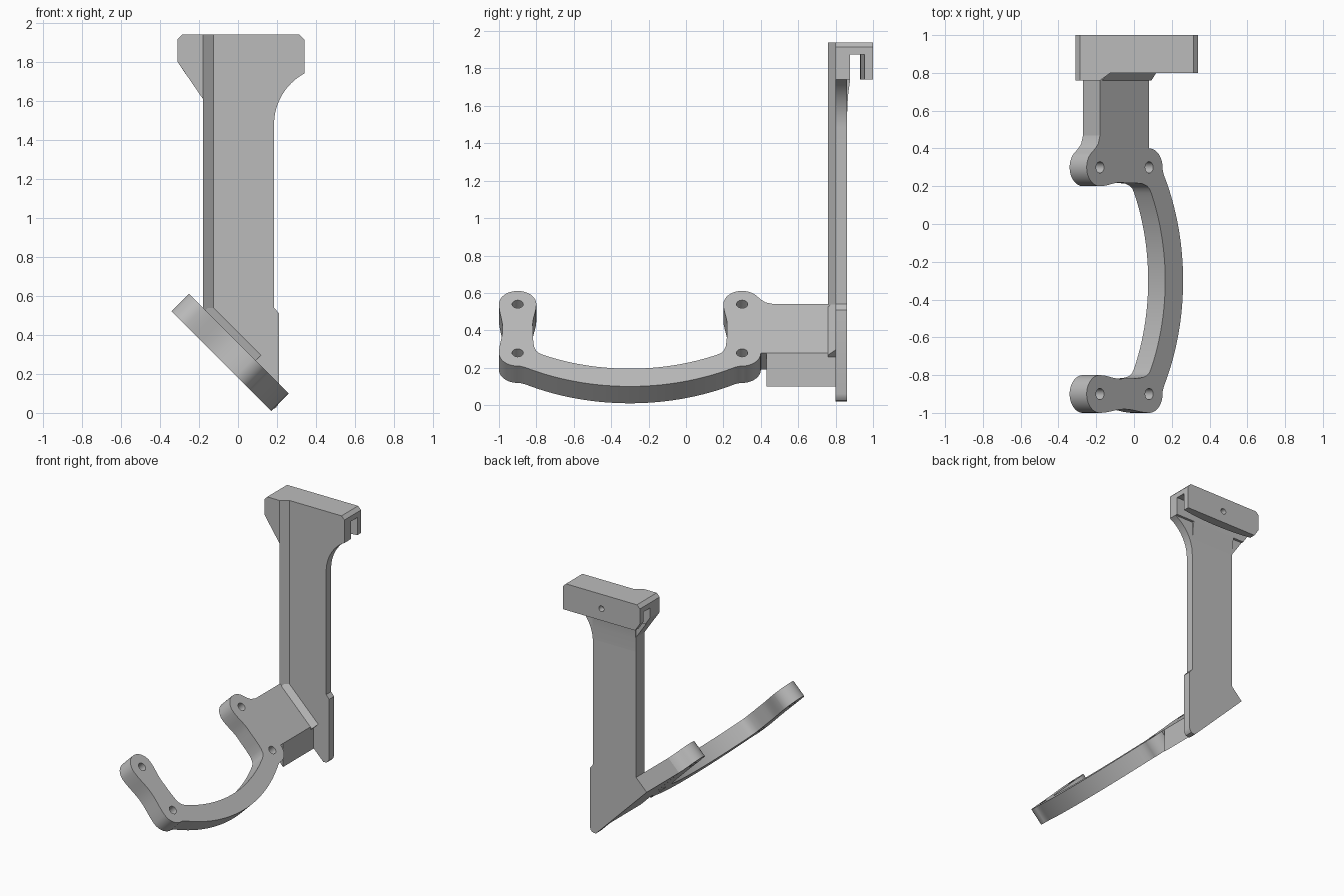
import bpy, bmesh, math
from mathutils import Matrix, Vector

if "Cube" in bpy.data.objects:
    bpy.data.objects.remove(bpy.data.objects["Cube"])

grey = bpy.data.materials.new("plain_grey")
grey.diffuse_color = (0.5, 0.5, 0.5, 1)
grey.use_nodes = True
grey.node_tree.nodes["Principled BSDF"].inputs["Base Color"].default_value = grey.diffuse_color

S = math.sqrt(0.5)
X, Y, Z = Vector((1, 0, 0)), Vector((0, 1, 0)), Vector((0, 0, 1))
DOWN, NORMAL = Vector((S, 0, -S)), Vector((S, 0, S))   # axes of the tilted arm


def arc(cx, cy, r, a0, a1, n):
    angles = [math.radians(a0 + (a1 - a0) * i / n) for i in range(n + 1)]
    return [(cx + r * math.cos(a), cy + r * math.sin(a)) for a in angles]


def prism(name, loops, axes, lo, hi):
    """Fill 2D loops (later loops are holes) and extrude from lo to hi on the third axis."""
    curve = bpy.data.curves.new(name, 'CURVE')
    curve.dimensions, curve.fill_mode = '2D', 'BOTH'
    curve.extrude = (hi - lo) / 2
    for loop in loops:
        spline = curve.splines.new('POLY')
        spline.points.add(len(loop) - 1)
        for p, (a, b) in zip(spline.points, loop):
            p.co = (a, b, 0, 1)
        spline.use_cyclic_u = True
    temp = bpy.data.objects.new(name + "_outline", curve)
    bpy.context.collection.objects.link(temp)
    bpy.context.view_layer.update()
    mesh = bpy.data.meshes.new_from_object(
        temp.evaluated_get(bpy.context.evaluated_depsgraph_get()))
    bpy.data.objects.remove(temp)
    a, b, c = axes
    frame = Matrix((a, b, c)).transposed().to_4x4()
    bm = bmesh.new()
    bm.from_mesh(mesh)
    bmesh.ops.transform(bm, verts=bm.verts,
                        matrix=frame @ Matrix.Translation((0, 0, (lo + hi) / 2)))
    bmesh.ops.remove_doubles(bm, verts=bm.verts, dist=1e-5)
    bmesh.ops.recalc_face_normals(bm, faces=bm.faces)
    bm.to_mesh(mesh)
    bm.free()
    mesh.name = name
    mesh.materials.clear()
    mesh.materials.append(grey)
    obj = bpy.data.objects.new(name, mesh)
    bpy.context.collection.objects.link(obj)
    bpy.ops.object.select_all(action='DESELECT')
    obj.select_set(True)
    bpy.context.view_layer.objects.active = obj
    bpy.ops.object.shade_smooth_by_angle(angle=math.radians(30))
    return obj


# Curved arm with four bosses, drawn in its own tilted plane and mirrored about y = -0.3
U1, U2, MID = -0.509, -0.141, -0.3


def neck(v0, bulge, u0, u1, n=10):
    return [(v0 + bulge * math.sin(math.pi * i / n) ** 2, u0 + (u1 - u0) * i / n)
            for i in range(1, n)]


def bow(cu, r, v0, v1, n=20):
    return [(v0 + (v1 - v0) * i / n,
             cu + math.sqrt(r * r - (v0 + (v1 - v0) * i / n) ** 2)) for i in range(n + 1)]


inner = ([(-0.5, U1)] + neck(-0.5, -0.02, U1, -0.2)[:6]
         + [(-0.518, -0.25), (-0.513, -0.19), (-0.502, -0.158), (-0.488, -0.14)]
         + bow(-1.101, 1.08, -0.465, 0))
inner += [(-v, u) for v, u in reversed(inner[:-1])]
outline = (bow(-1.047, 1.16, 0.56, -0.56, 40)
           + arc(-0.6, U2, 0.1, 85, 180, 12)
           + neck(-0.7, 0.02, U2, U1)
           + arc(-0.6, U1, 0.1, 180, 358, 24)
           + inner
           + arc(0.6, U1, 0.1, 182, 325, 20)
           + [(0.70, -0.544), (0.725, -0.522), (0.77, U1), (0.73, U2)]
           + arc(0.6, U2, 0.1, 0, 95, 12))
holes = [arc(v, u, 0.03, 0, 345, 23) for v in (-0.6, 0.6) for u in (U1, U2)]
prism("curved_arm", [[(v + MID, u) for v, u in loop] for loop in [outline] + holes],
      (Y, DOWN, NORMAL), 0.127, 0.2546)

# Bridge from arm to post, and the small chamfer in its corner
prism("bridge", [[(-0.18, 0.54), (0.08, 0.28), (0.08, 0.10), (-0.27, 0.45)]],
      (X, Z, Y), 0.43, 0.83)
prism("bridge_chamfer", [[(0.76, 0.2546), (0.80, 0.292), (0.82, 0.292), (0.82, 0.24), (0.76, 0.24)]],
      (Y, NORMAL, DOWN), -0.49, -0.125)

# Upright post with flared top and slanted foot
flare = arc(0.4805, 1.48, 0.2955, 118.4, 180, 16)
prism("post", [[(-0.285, 1.94), (0.315, 1.94), (0.34, 1.915)] + flare
               + [(0.185, 0.54), (0.21, 0.51), (0.21, 0.06), (0.205, 0.04), (0.193, 0.025),
                  (0.175, 0.02), (0.16, 0.02), (-0.27, 0.45), (-0.18, 0.54), (-0.18, 1.61),
                  (-0.31, 1.8), (-0.31, 1.915)]], (X, Z, Y), 0.80, 0.86)
prism("post_rib", [[(-0.18, 0.76), (-0.125, 0.80), (-0.125, 0.82), (-0.18, 0.82)]],
      (X, Y, Z), 0.48, 1.94)
prism("post_back_fillet", [[(0.85, 1.5), (0.86, 1.5), (0.863, 1.6), (0.868, 1.67),
                            (0.878, 1.74), (0.85, 1.74)]], (Y, Z, X), -0.18, 0.185)

# Hooked head: front pad, back pad, bridge over the slot, outer lip
prism("head_front_pad", [[(-0.31, 1.8), (-0.18, 1.61), (-0.18, 1.94), (-0.285, 1.94),
                          (-0.31, 1.915)]], (X, Z, Y), 0.76, 0.82)
head = [(-0.285, 1.94), (0.315, 1.94), (0.34, 1.915), (0.34, 1.74), (-0.27, 1.74),
        (-0.31, 1.8), (-0.31, 1.915)]
prism("head_back_pad", [head], (X, Z, Y), 0.84, 0.878)
prism("head_top", [head[:3] + [(0.34, 1.875), (-0.31, 1.875), (-0.31, 1.915)]],
      (X, Z, Y), 0.81, 1.0)
prism("lip", [head, arc(0.015, 1.83, 0.022, 0, 345, 23)], (X, Z, Y), 0.955, 1.0)

# Bowed inner face of the lip
bulge = [(-0.27 + 0.61 * i / 20, 0.955 - 0.025 * (1 - (i / 10 - 1) ** 2)) for i in range(21)]
prism("lip_bulge", [bulge], (X, Y, Z), 1.74, 1.88)
